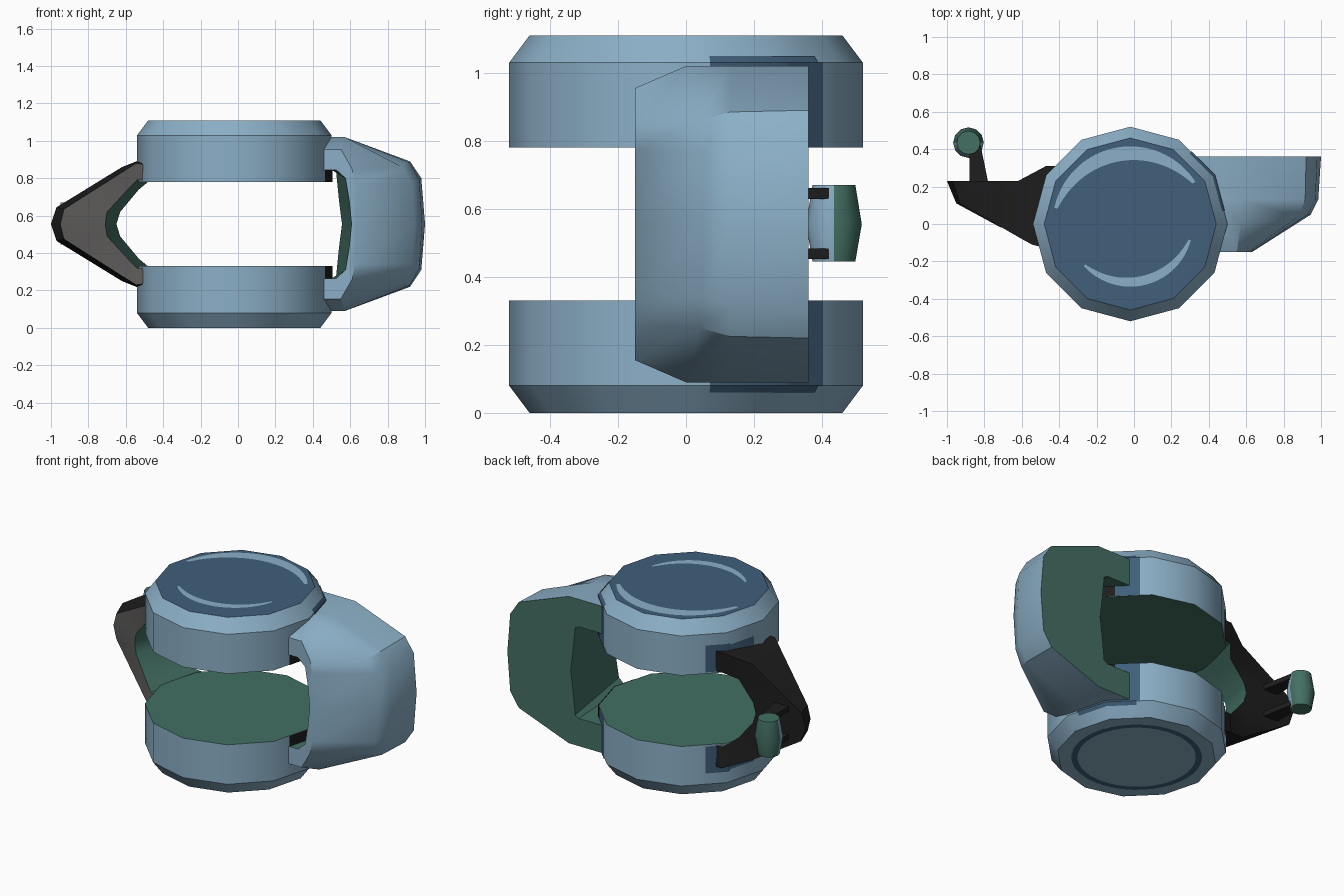
import bpy, bmesh, math

if "Cube" in bpy.data.objects:
    bpy.data.objects.remove(bpy.data.objects["Cube"])

CX, MID, R, R2 = -0.02, 0.555, 0.52, 0.46   # disc centre, mirror height, radii


def material(name, col):
    m = bpy.data.materials.new(name)
    m.diffuse_color = (*col, 1)
    m.use_nodes = True
    m.node_tree.nodes["Principled BSDF"].inputs["Base Color"].default_value = m.diffuse_color
    return m


BLUE = material("light blue", (0.26, 0.43, 0.57))
NAVY = material("navy blue", (0.052, 0.115, 0.195))
GREEN = material("dark green", (0.056, 0.16, 0.125))
BLACK = material("near black", (0.013, 0.013, 0.013))
GREY = material("dark grey", (0.11, 0.107, 0.104))
MATS = [BLUE, NAVY, GREEN, BLACK, GREY]


def make(name, verts, faces, smooth=35, recalc=True):
    """faces: list of (vertex indices, material)"""
    bm = bmesh.new()
    vs = [bm.verts.new(v) for v in verts]
    for idx, mat in faces:
        bm.faces.new([vs[i] for i in idx]).material_index = MATS.index(mat)
    if recalc:
        bmesh.ops.recalc_face_normals(bm, faces=bm.faces)
    me = bpy.data.meshes.new(name)
    bm.to_mesh(me)
    bm.free()
    for m in MATS:
        me.materials.append(m)
    ob = bpy.data.objects.new(name, me)
    bpy.context.collection.objects.link(ob)
    bpy.ops.object.select_all(action='DESELECT')
    ob.select_set(True)
    bpy.context.view_layer.objects.active = ob
    bpy.ops.object.shade_smooth_by_angle(angle=math.radians(smooth))
    return ob


def lathe(name, cx, cy, profile, n, side, bottom, top):
    """profile of (radius, z) from bottom to top; side(angle) gives the side material"""
    verts = [(cx + r * math.cos(math.tau * i / n), cy + r * math.sin(math.tau * i / n), z)
             for r, z in profile for i in range(n)]
    faces = [([k * n + i, k * n + (i + 1) % n, (k + 1) * n + (i + 1) % n, (k + 1) * n + i],
              side(math.tau * (i + 0.5) / n))
             for k in range(len(profile) - 1) for i in range(n)]
    last = (len(profile) - 1) * n
    faces += [(list(range(n))[::-1], bottom), (list(range(last, last + n)), top)]
    return make(name, verts, faces)


def loft(name, rows, mats, cap):
    """Each row is an upper half outline, mirrored about MID; the rows close into a tube."""
    full = [r + [(x, y, 2 * MID - z) for x, y, z in r[-2::-1]] for r in rows]
    n, k = len(full[0]), len(full)
    faces = []
    for a in range(k):
        b = (a + 1) % k
        faces += [([a * n + i, a * n + i + 1, b * n + i + 1, b * n + i], mats[a]) for i in range(n - 1)]
    faces += [([a * n for a in range(k)], cap), ([a * n + n - 1 for a in range(k)], cap)]
    return make(name, [p for r in full for p in r], faces)


def disc_point(deg, z, off=0.004):
    """Point just outside the twelve-sided disc at this angle and height."""
    r = R - max(0, z - 1.03) * (R - R2) / 0.08
    t = math.radians(deg % 30 - 15)
    r = r * math.cos(math.radians(15)) / math.cos(t) + off
    return CX + r * math.cos(math.radians(deg)), r * math.sin(math.radians(deg)), z


def band(name, a0, a1, z0, z1, mat):
    """Painted patch wrapped on both discs."""
    angs = sorted({a0, a1} | {a for a in range(-360, 361, 30) if a0 < a < a1})
    zs = sorted({z0, z1} | ({1.03} if z0 < 1.03 < z1 else set()))
    n = len(angs)
    for label, flip in (("upper", False), ("lower", True)):
        verts = [disc_point(a, z) for z in zs for a in angs]
        if flip:
            verts = [(x, y, 2 * MID - z) for x, y, z in verts]
        faces = []
        for k in range(len(zs) - 1):
            for i in range(n - 1):
                q = [k * n + i, k * n + i + 1, (k + 1) * n + i + 1, (k + 1) * n + i]
                faces.append((q[::-1] if flip else q, mat))
        make(f"{name}_{label}", verts, faces, recalc=False)


def arc_plate(name, a0, a1, r, width, z, mat, closed=False):
    """Flat crescent or ring on a cap."""
    n, verts = 40, []
    for i in range(n + 1):
        t = i / n
        a = math.radians(a0 + (a1 - a0) * t)
        w = width if closed else width * math.sin(math.pi * (0.04 + 0.92 * t)) ** 0.7
        for q in (r - w, r):
            verts.append((CX + q * math.cos(a), q * math.sin(a), z))
    faces = []
    for i in range(n):
        f = [2 * i, 2 * i + 1, 2 * i + 3, 2 * i + 2]
        faces.append((f if z > MID else f[::-1], mat))
    make(name, verts, faces, recalc=False)


# Two twelve-sided discs
lathe("upper_disc", CX, 0, [(R, 0.78), (R, 1.03), (R2, 1.11)], 12, lambda a: BLUE, GREEN, NAVY)
lathe("lower_disc", CX, 0, [(R2, 0), (R, 0.08), (R, 0.33)], 12, lambda a: BLUE, BLUE, GREEN)

# Painted highlights on the lid and ring on the underside
arc_plate("lid_highlight_back", 33, 168, 0.415, 0.075, 1.113, BLUE)
arc_plate("lid_highlight_front", 222, 345, 0.335, 0.05, 1.113, BLUE)
arc_plate("base_ring", 0, 360, 0.375, 0.035, -0.002, NAVY, True)

# Painted patches where the arms meet the discs
band("handle_patch", 36, 52, 0.78, 1.03, NAVY)
band("handle_patch_edge", 8, 50, 1.0, 1.05, NAVY)
band("handle_pad", -17, 36, 0.78, 0.85, BLACK)
band("arm_patch", 136, 152, 0.79, 0.96, NAVY)
band("arm_patch_edge", 140, 172, 0.88, 0.95, NAVY)

# Large C-shaped handle on the right
loft("handle", [
    [(0.31, .36, 1.02), (0.57, .36, 1.02), (0.92, .36, 0.89), (0.98, .36, 0.80), (1.0, .36, MID)],
    [(0.42, .13, 1.02), (0.57, .13, 1.02), (0.915, .13, 0.885), (0.97, .13, 0.79), (0.985, .13, MID)],
    [(0.48, 0, 1.02), (0.57, 0, 1.02), (0.88, .04, 0.86), (0.93, .05, 0.77), (0.945, .05, MID)],
    [(0.45, -.15, .955), (0.55, -.15, .955), (0.61, -.15, .85), (0.625, -.15, .77), (0.63, -.15, MID)],
    [(0.45, -.15, .845), (0.525, -.15, .845), (0.575, -.15, .80), (0.595, -.15, .68), (0.607, -.15, MID)],
    [(0.31, .36, .845), (0.50, .36, .845), (0.525, .36, .83), (0.54, .36, .68), (0.556, .36, MID)],
], [BLUE, BLUE, BLUE, BLUE, GREEN, GREEN], BLUE)

# V-shaped dark arm on the left
loft("side_arm", [
    [(-.40, .31, .92), (-.47, .31, .92), (-.62, .23, .86), (-.97, .23, .645), (-1.0, .23, MID)],
    [(-.47, -.13, .87), (-.545, -.11, .88), (-.60, -.08, .845), (-.93, .11, .635), (-.95, .11, MID)],
    [(-.47, -.13, .79), (-.54, -.10, .79), (-.58, -.08, .75), (-.70, -.02, .62), (-.71, -.02, MID)],
    [(-.40, .31, .79), (-.47, .30, .79), (-.53, .23, .74), (-.63, .23, .62), (-.65, .23, MID)],
], [BLACK, GREY, GREEN, BLACK], BLACK)

# Two struts carrying the knob
for label, z in (("upper", 0.645), ("lower", 0.468)):
    plan = [(-.88, .20), (-.775, .20), (-.82, .42), (-.88, .42)]
    verts = [(x, y, z + d) for d in (-0.016, 0.016) for x, y in plan]
    quads = [[3, 2, 1, 0], [4, 5, 6, 7]] + [[i, (i + 1) % 4, (i + 1) % 4 + 4, i + 4] for i in range(4)]
    make(f"knob_strut_{label}", verts, [(q, BLACK) for q in quads])

# Barrel knob: green outside, blue on the side facing forward
lathe("knob", -0.885, 0.435, [(0.063, 0.445), (0.082, MID), (0.063, 0.67)], 12,
      lambda a: BLUE if math.sin(a) < -0.1 else GREEN, GREEN, GREEN)
